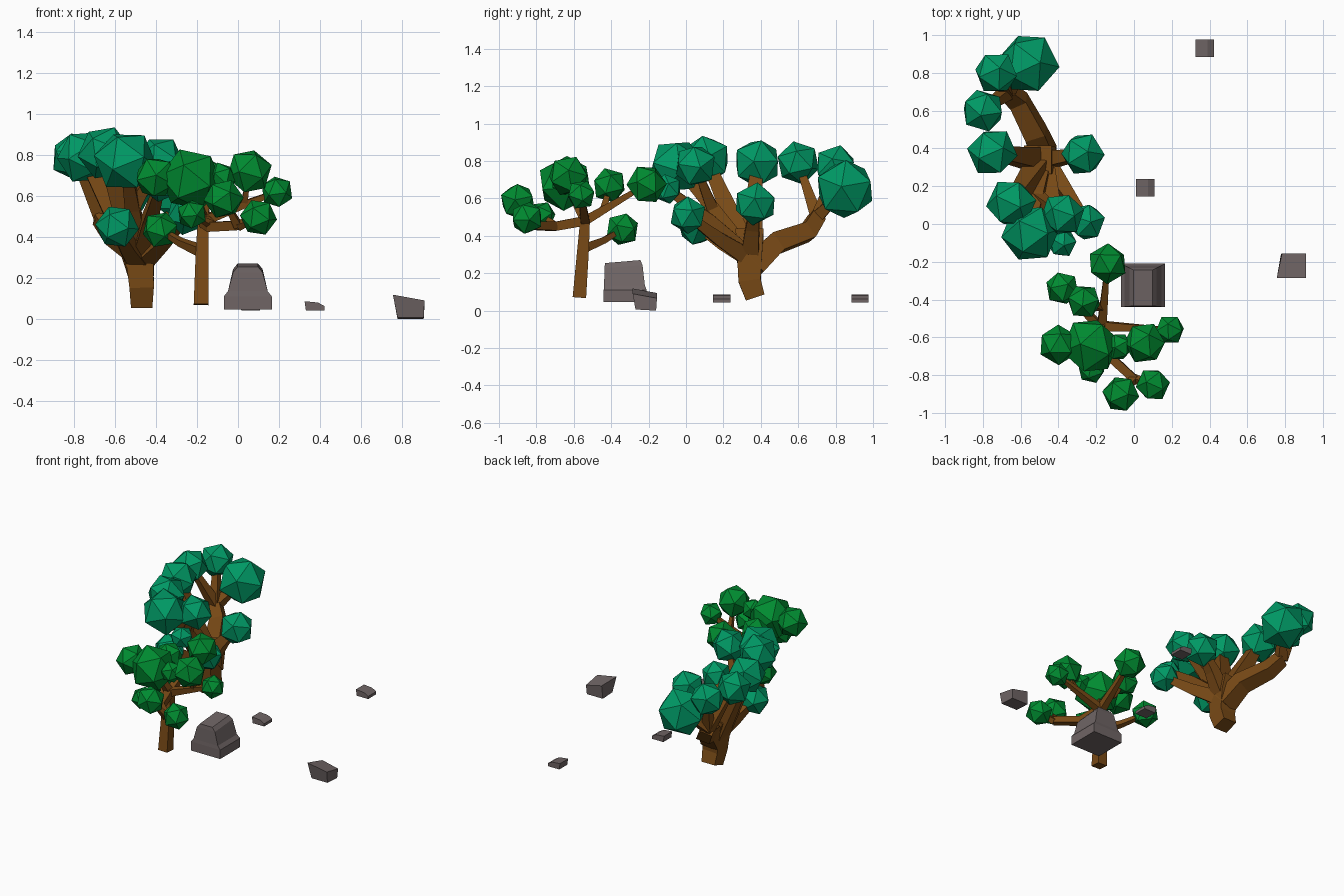
import bpy, bmesh, random
from math import pi
from mathutils import Vector, Matrix, Euler

if "Cube" in bpy.data.objects:
    bpy.data.objects.remove(bpy.data.objects["Cube"])

random.seed(4)


def material(name, rgb):
    m = bpy.data.materials.new(name)
    m.diffuse_color = (*rgb, 1)
    m.use_nodes = True
    m.node_tree.nodes["Principled BSDF"].inputs["Base Color"].default_value = m.diffuse_color
    return m


BARK = material("bark", (0.19, 0.068, 0.008))
TEAL = material("teal_leaves", (0, 0.32, 0.13))
GREEN = material("green_leaves", (0, 0.26, 0.03))
STONE = material("stone", (0.16, 0.13, 0.13))
CORNERS = ((-1, -1), (1, -1), (1, 1), (-1, 1))


def finish(bm, name, mat):
    bmesh.ops.recalc_face_normals(bm, faces=bm.faces)
    me = bpy.data.meshes.new(name)
    bm.to_mesh(me)
    bm.free()
    me.materials.append(mat)
    ob = bpy.data.objects.new(name, me)
    bpy.context.collection.objects.link(ob)
    return ob


def loft(bm, rings):
    """Skin a list of equal-sized vertex rings and cap both ends."""
    vs = [[bm.verts.new(p) for p in r] for r in rings]
    n = len(vs[0])
    for a, b in zip(vs, vs[1:]):
        for i in range(n):
            j = (i + 1) % n
            bm.faces.new((a[i], a[j], b[j], b[i]))
    bm.faces.new(vs[0][::-1])
    bm.faces.new(vs[-1])


def limb(bm, points, w0, w1):
    """Square-section branch through the points, half width w0 to w1."""
    ps = [Vector(p) for p in points]
    last = len(ps) - 1
    u = Vector((1, 0, 0))
    rings = []
    for i, p in enumerate(ps):
        t = (ps[min(i + 1, last)] - ps[max(i - 1, 0)]).normalized()
        u = (u - t * u.dot(t)).normalized()
        v = t.cross(u)
        w = w0 + (w1 - w0) * i / last
        rings.append([p + w * (u * a + v * b) for a, b in CORNERS])
    loft(bm, rings)


def tree(name, trunk, forks, leaf_mat):
    """Trunk limbs, then from each fork a tapering branch to each leaf ball."""
    wood, leaves = bmesh.new(), bmesh.new()
    for t in trunk:
        limb(wood, *t)
    for fork, width, bend, balls in forks:
        start = Vector(fork)
        for x, y, z, r in balls:
            end = Vector((x, y, z))
            mid = start.lerp(end, 0.5) + Vector((0, 0, bend))
            limb(wood, [start, mid, end], width, width * 0.45)
            rot = Euler([random.uniform(0, 2 * pi) for _ in range(3)]).to_matrix().to_4x4()
            bmesh.ops.create_icosphere(leaves, subdivisions=1, radius=r * 1.08,
                                       matrix=Matrix.Translation(end) @ rot)
    finish(wood, name + "_trunk", BARK)
    finish(leaves, name + "_leaves", leaf_mat)


# Large tree: short thick trunk, spreading limbs, one long limb to the back
heart, elbow = (-.48, .34, .28), (-.67, .7, .5)
tree("large_tree", [
    ([(-.47, .37, .07), (-.47, .34, .16), (-.48, .34, .3), (-.51, .34, .42)], .052, .075),
    ([(-.47, .36, .24), (-.52, .48, .36), (-.61, .65, .42), elbow], .062, .04),
], [
    (heart, .065, 0, [(-.75, .38, .79, .125), (-.65, .11, .81, .125)]),
    (heart, .05, .02, [(-.27, .37, .57, .11), (-.55, -.05, .77, .145), (-.38, -.1, .65, .075)]),
    (heart, .048, -.01, [(-.25, .01, .51, .095), (-.59, .06, .45, .1)]),
    (elbow, .034, 0, [(-.56, .85, .65, .155), (-.73, .8, .77, .11), (-.8, .6, .79, .11)]),
    ((-.51, .14, .55), .032, 0, [(-.38, .05, .775, .11)]),
], TEAL)

# Small tree: thin trunk with low, wide branches
crown, low, reach = (-.17, -.54, .48), (-.175, -.55, .33), (0, -.82, .455)
tree("small_tree", [
    ([(-.18, -.57, .07), low, crown], .036, .026),
    ([crown, (-.13, -.7, .45), reach], .026, .022),
], [
    (crown, .025, 0, [(-.14, -.21, .675, .1), (.19, -.56, .62, .075), (-.23, -.645, .68, .145)]),
    (low, .024, -.01, [(-.38, -.34, .435, .085)]),
    (reach, .02, 0, [(.1, -.85, .495, .085), (-.07, -.9, .585, .092)]),
    ((-.18, -.44, .54), .02, 0, [(-.265, -.41, .67, .088)]),
    ((-.2, -.59, .58), .018, 0, [(-.4, -.64, .69, .1), (-.08, -.65, .69, .07)]),
    ((.03, -.55, .56), .016, 0, [(.055, -.63, .72, .105)]),
    ((-.13, -.7, .46), .016, 0, [(-.225, -.77, .51, .07)]),
], GREEN)

# Boulder: rings of a square block, shrinking above the foot rim
bm = bmesh.new()
loft(bm, [[(.048 + a * (.117 - inset), -.325 + b * (.115 - inset * (.3 + .2 * b)),
            z + .008 * b * (z > .2)) for a, b in CORNERS]
          for inset, z in ((0, .045), (0, .11), (.02, .135), (.045, .235), (.067, .262))])
finish(bm, "boulder", STONE)

# Wedge-shaped stone: box widening and sloping at the top
bm = bmesh.new()
loft(bm, [[(.842 + .064 * a, -.215 + .055 * b, .003 - .003 * b) for a, b in CORNERS],
          [(.84 + .07 * a + .014 * b * (a < 0), -.22 + .065 * b, .092 - .014 * a - .012 * b)
           for a, b in CORNERS]])
finish(bm, "wedge_stone", STONE)

# Two matching pebbles: one outline extruded along y
outline = ((.006, .042), (.098, .042), (.098, .062), (.065, .08), (0, .086))
for i, (x, y) in enumerate(((.01, .145), (.325, .885))):
    bm = bmesh.new()
    loft(bm, [[(x + a, y + d, z) for a, z in outline] for d in (0, .092)])
    finish(bm, f"pebble_{i + 1}", STONE)
